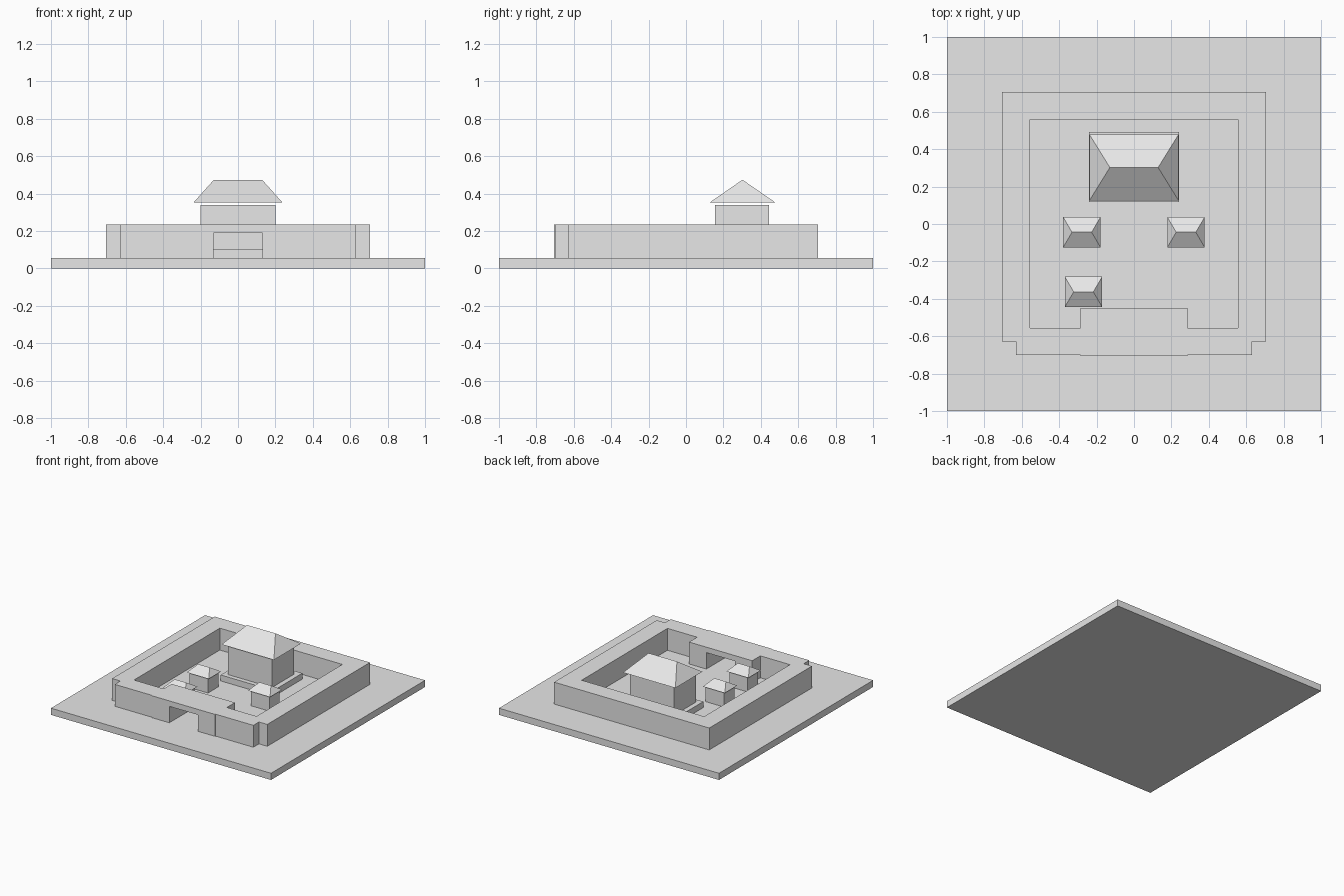
import bpy
import bmesh

if "Cube" in bpy.data.objects:
    bpy.data.objects.remove(bpy.data.objects["Cube"])

# One plain stone colour
stone = bpy.data.materials.new("pale_grey_stone")
stone.use_nodes = True
GREY = (0.8, 0.8, 0.8, 1)
stone.diffuse_color = GREY
stone.node_tree.nodes["Principled BSDF"].inputs["Base Color"].default_value = GREY

GROUND = 0.055


def finish(name, bm):
    bmesh.ops.recalc_face_normals(bm, faces=bm.faces)
    mesh = bpy.data.meshes.new(name)
    bm.to_mesh(mesh)
    bm.free()
    mesh.materials.append(stone)
    obj = bpy.data.objects.new(name, mesh)
    bpy.context.collection.objects.link(obj)
    return obj


def prism(name, outline, z0, z1):
    """Extrude a flat outline upward from z0 to z1."""
    bm = bmesh.new()
    face = bm.faces.new([bm.verts.new((x, y, z0)) for x, y in outline])
    top = bmesh.ops.extrude_face_region(bm, geom=[face])["geom"]
    for v in top:
        if isinstance(v, bmesh.types.BMVert):
            v.co.z = z1
    return finish(name, bm)


def box(name, cx, cy, w, d, z0, z1):
    x, y = w / 2, d / 2
    outline = [(cx - x, cy - y), (cx + x, cy - y), (cx + x, cy + y), (cx - x, cy + y)]
    return prism(name, outline, z0, z1)


def hip_roof(name, cx, cy, w, d, ridge, z0, z1):
    """Hipped roof with its ridge along x."""
    bm = bmesh.new()
    x, y, r = w / 2, d / 2, ridge / 2
    a, b, c, e = [bm.verts.new((cx + i * x, cy + j * y, z0))
                  for i, j in ((-1, -1), (1, -1), (1, 1), (-1, 1))]
    left, right = [bm.verts.new((cx + i * r, cy, z1)) for i in (-1, 1)]
    for f in ((a, b, right, left), (b, c, right), (c, e, left, right),
              (e, a, left), (e, c, b, a)):
        bm.faces.new(f)
    return finish(name, bm)


# Ground slab
box("ground_slab", 0, 0, 2, 2, 0, GROUND)

# Enclosure wall: half an outline from the gate passage round to the back, mirrored
WALL_TOP = 0.235
outer = [(0.13, -0.706), (0.287, -0.706), (0.287, -0.7), (0.63, -0.7),
         (0.63, -0.627), (0.705, -0.627), (0.705, 0.705)]
inner = [(0.557, 0.56), (0.557, -0.555), (0.287, -0.555),
         (0.287, -0.45), (0.13, -0.45)]


def mirrored(points):
    return [(-x, y) for x, y in reversed(points)]


prism("enclosure_wall", outer + mirrored(outer) + mirrored(inner) + inner,
      GROUND, WALL_TOP)
box("gate_lintel", 0, -0.578, 0.26, 0.256, 0.19, WALL_TOP)

# Main hall on its platform, with the roof floating just above the body
box("hall_platform", 0, 0.305, 0.48, 0.374, GROUND, 0.104)
box("hall_body", 0, 0.299, 0.4, 0.288, 0.104, 0.339)
hip_roof("hall_roof", 0, 0.302, 0.476, 0.352, 0.258, 0.352, 0.474)

# Three small pavilions
for label, x, y in (("left", 0.278, -0.044), ("right", -0.279, -0.044),
                    ("front", -0.27, -0.363)):
    box(label + "_pavilion_body", x, y, 0.168, 0.134, GROUND, 0.174)
    hip_roof(label + "_pavilion_roof", x, y, 0.2, 0.162, 0.105, 0.18, 0.231)
